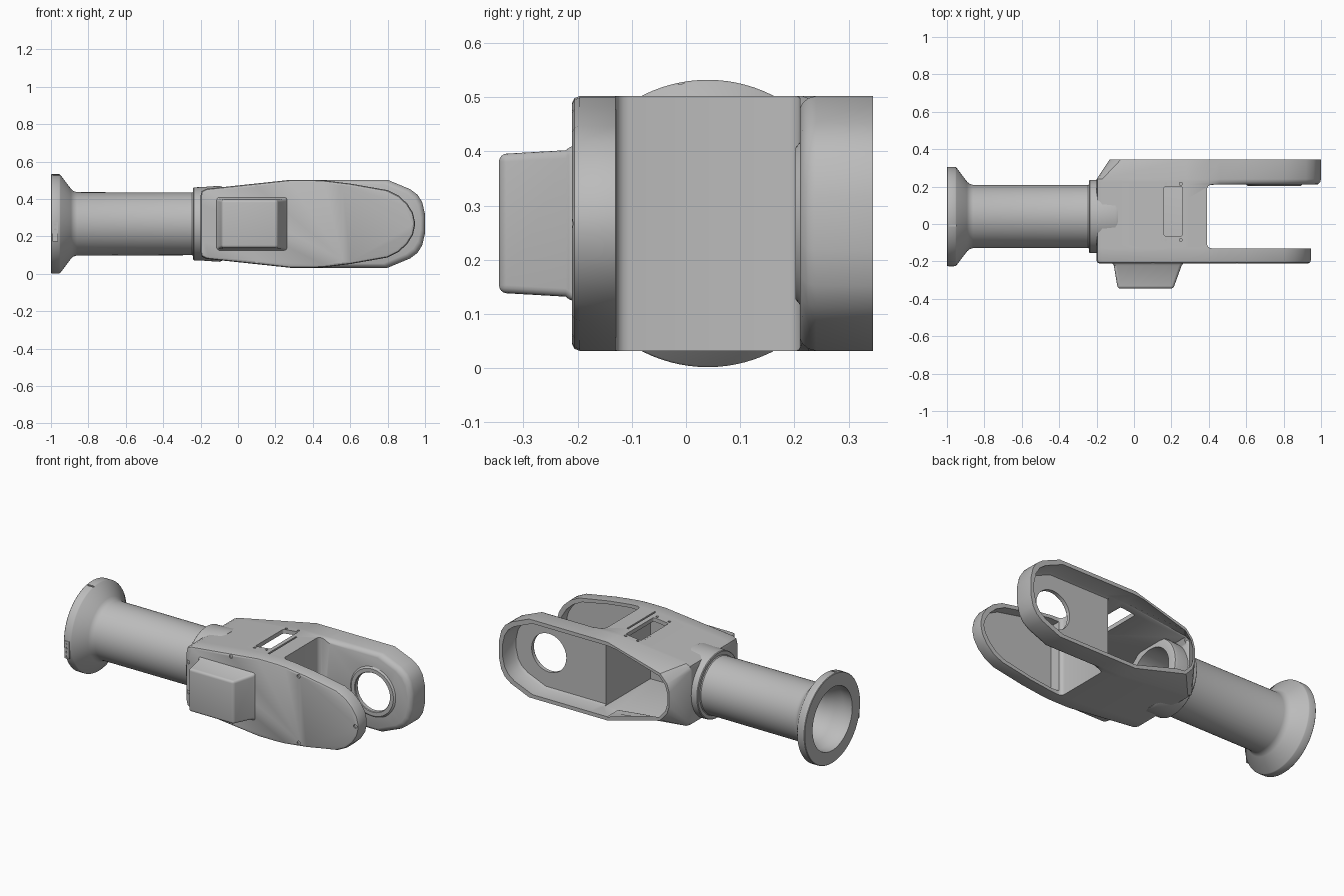
import bpy, bmesh, math
from mathutils import Matrix, Vector

if "Cube" in bpy.data.objects:
    bpy.data.objects.remove(bpy.data.objects["Cube"], do_unlink=True)

AX_Y, AX_Z = 0.04, 0.267      # tube axis; AX_Z is also the body mid height

grey = bpy.data.materials.new("cast_grey")
grey.use_nodes = True
grey.diffuse_color = (0.5, 0.5, 0.5, 1)
grey.node_tree.nodes["Principled BSDF"].inputs["Base Color"].default_value = (0.5, 0.5, 0.5, 1)


def make(name, bm):
    bmesh.ops.recalc_face_normals(bm, faces=bm.faces)
    me = bpy.data.meshes.new(name)
    bm.to_mesh(me)
    bm.free()
    me.materials.append(grey)
    ob = bpy.data.objects.new(name, me)
    bpy.context.collection.objects.link(ob)
    return ob


def skin(name, rings, closed=False):
    """Bridge equal rings of points; cap the ends unless the rings close on themselves."""
    bm = bmesh.new()
    loops = [[bm.verts.new(p) for p in r] for r in rings]
    n = len(loops[0])
    pairs = list(zip(loops, loops[1:])) + ([(loops[-1], loops[0])] if closed else [])
    for a, b in pairs:
        for i in range(n):
            j = (i + 1) % n
            bm.faces.new((a[i], a[j], b[j], b[i]))
    if not closed:
        bm.faces.new(loops[0])
        bm.faces.new(loops[-1])
    return make(name, bm)


def loft(name, sections):
    """Sections are (y, upper half outline) mirrored about the mid height."""
    return skin(name, [[(x, y, AX_Z + h) for x, h in pts] +
                       [(x, y, AX_Z - h) for x, h in reversed(pts)] for y, pts in sections])


def revolve(name, profile, centre, axis, n=72):
    """Turn a closed (along, radius) loop around the x or y axis."""
    rings = []
    for k in range(n):
        c, s = math.cos(math.tau * k / n), math.sin(math.tau * k / n)
        rings.append([Vector(centre) + Vector((a, r * c, r * s) if axis == "x" else (r * c, a, r * s))
                      for a, r in profile])
    return skin(name, rings, closed=True)


def box(name, lo, hi, bevel=0.0, edges="all"):
    bm = bmesh.new()
    lo, hi = Vector(lo), Vector(hi)
    bmesh.ops.create_cube(bm, size=1, matrix=Matrix.Translation((lo + hi) / 2) @ Matrix.Diagonal((*(hi - lo), 1)))
    if bevel:
        es = [e for e in bm.edges if edges == "all" or abs(e.verts[0].co.z - e.verts[1].co.z) > 1e-4]
        bmesh.ops.bevel(bm, geom=es, offset=bevel, segments=4, profile=0.5, affect="EDGES")
    return make(name, bm)


def cylinder(name, centre, radius, depth, axis):
    bm = bmesh.new()
    rot = Matrix.Rotation(math.pi / 2, 4, "Y" if axis == "x" else "X") if axis != "z" else Matrix()
    bmesh.ops.create_cone(bm, cap_ends=True, segments=16 if radius < 0.05 else 64, radius1=radius,
                          radius2=radius, depth=depth, matrix=Matrix.Translation(centre) @ rot)
    return make(name, bm)


def apply_mods(ob):
    ev = ob.evaluated_get(bpy.context.evaluated_depsgraph_get())
    me = bpy.data.meshes.new_from_object(ev)
    ob.modifiers.clear()
    ob.data = me


def cut(ob, cutters):
    for c in cutters:
        m = ob.modifiers.new("cut", "BOOLEAN")
        m.operation, m.solver, m.object = "DIFFERENCE", "EXACT", c
    apply_mods(ob)
    for c in cutters:
        bpy.data.objects.remove(c, do_unlink=True)


def inset(pts, t, start=-9):
    """Shrink a half outline by t where x is beyond start."""
    out = []
    for x, h in pts:
        if x > start:
            h = max(h - t, 0.004)
            x += t if x < 0 else (-t if x > 0.75 else 0)
        out.append((x, h))
    return out


# Outlines: shared root, then the front arm, rear arm and narrowed rear rim
root = [(-.2, .15), (-.194, .175), (-.17, .187), (.28, .235), (.4, .235)]
front = root + [(.46, .232), (.6, .215), (.8, .18), (.86, .15), (.905, .108), (.935, .06), (.945, .015)]
tail = [(.46, .235), (.6, .235), (.8, .235), (.92, .185), (.96, .155), (.985, .115), (1.0, .05)]
rear = root + tail
rim = [(-.13, .04), (-.115, .09), (-.07, .14), (.28, .235), (.4, .235)] + tail

# Forked body
body = loft("fork_body", [
    (-.21, inset(front, .012)), (-.206, inset(front, .004)), (-.196, front), (-.128, front),
    (.207, inset(rear, .03, .42)), (.214, inset(rear, .014, .42)), (.225, inset(rear, .004, .42)),
    (.24, rear), (.345, rim)])

deep = [(-.17, .13), (-.15, .16), (.28, .212), (.37, .213)]
pocket = [(.41, .21)] + inset(front[5:], .02)
cutters = [
    box("slot_cutter", (.39, -.13, -1), (1.5, .21, 1), .025, "vertical"),
    loft("rear_cavity", [(.228, inset(rear, .03)), (.245, inset(rear, .022)), (.36, inset(rim, .022))]),
    loft("deep_cavity", [(-.19, deep), (.25, deep)]),
    loft("front_pocket", [(-.192, pocket), (-.1, pocket)]),
    cylinder("bearing_cutter", (.75, .25, AX_Z), .115, .2, "y"),
    cylinder("bore_cutter", (-.16, AX_Y, AX_Z), .16, .2, "x"),
    box("window_cutter", (.16, -.065, .4), (.26, .2, .6), .012, "vertical"),
    box("left_groove", (.142, -.09, .488), (.15, .22, .6)),
    box("right_groove", (.286, -.125, .494), (.296, .14, .6)),
]
# Screw holes on the front cover and round the window
for x, z in [(-.185, .09), (.1, .198), (.55, .2)]:
    for s in (-1, 1):
        cutters.append(cylinder("screw_cutter", (x, -.21, AX_Z + s * z), .011, .016, "y"))
cutters.append(cylinder("screw_cutter", (.925, -.21, AX_Z), .011, .016, "y"))
for x in (.17, .25):
    for y in (-.085, .215):
        cutters.append(cylinder("screw_cutter", (x, y, .5), .008, .03, "z"))
cut(body, cutters)

# Hollow tube with flange, cone and collar
tube = revolve("flanged_tube", [
    (-1, .188), (-1, .262), (-.997, .265), (-.955, .265), (-.95, .262), (-.893, .187), (-.88, .175),
    (-.86, .169), (-.245, .168), (-.24, .172), (-.24, .191), (-.236, .195), (-.2, .196),
    (-.1, .203), (-.085, .198), (-.08, .185), (-.08, .15), (-.85, .15), (-.9, .165), (-.94, .188)],
    (0, AX_Y, AX_Z), "x", 96)
cut(tube, [box("flange_notch", (-.99, -.014, .522), (-.95, -.004, .6))])

# Raised ring round the bearing hole
ring = revolve("bearing_ring", [(.202, .118), (.202, .14), (.212, .152), (.216, .152), (.224, .115), (.206, .115)],
               (.75, 0, AX_Z), "y")

# Tapered box on the front cover, with a flared foot
def block_ring(y, x0, x1, h):
    return [(x0, y, AX_Z - h), (x1, y, AX_Z - h), (x1, y, AX_Z + h), (x0, y, AX_Z + h)]

block = skin("front_block", [block_ring(-.345, -.087, .21, .128), block_ring(-.222, -.108, .255, .135),
                             block_ring(-.205, -.12, .268, .148)])
bev = block.modifiers.new("round", "BEVEL")
bev.width, bev.segments, bev.limit_method, bev.angle_limit = .014, 4, "ANGLE", math.radians(50)
apply_mods(block)

# Small connector plate on the flange
plate = box("flange_plate", (-.992, -.228, .172), (-.962, -.219, .276))
pins = [cylinder("pin_cutter", (-.977, -.228, .185 + .026 * i), .006, .01, "y") for i in range(4)]
cut(plate, pins)

# Smooth shading with sharp edges kept
for ob in (body, tube, ring, block, plate):
    bpy.ops.object.select_all(action="DESELECT")
    ob.select_set(True)
    bpy.context.view_layer.objects.active = ob
    bpy.ops.object.shade_smooth_by_angle(angle=math.radians(35))
